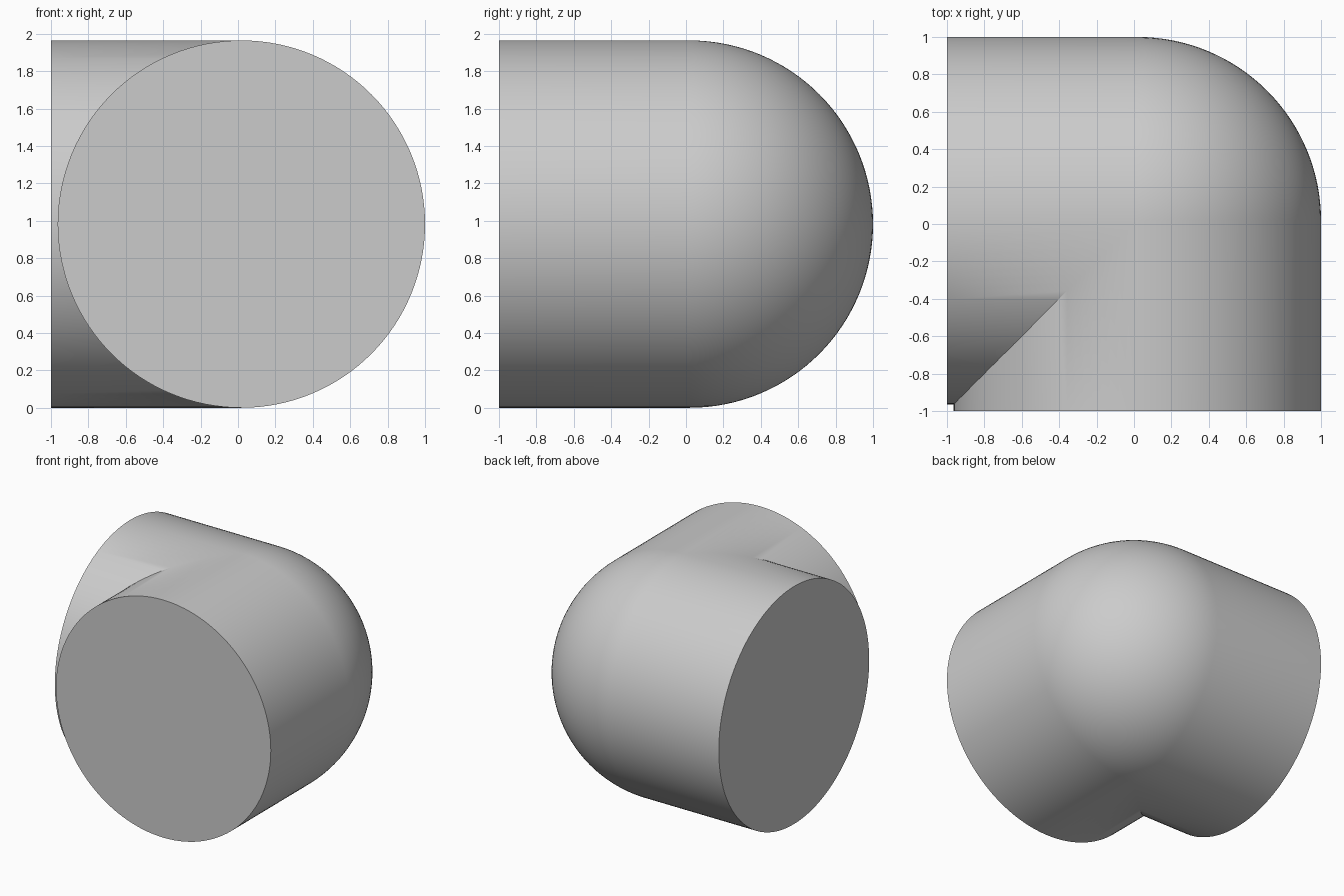
import bpy
import bmesh
from math import sin, cos, pi, radians

cube = bpy.data.objects.get("Cube")
if cube:
    bpy.data.objects.remove(cube, do_unlink=True)

RADIUS = 0.982          # pipe radius
CORNER = 1 - RADIUS     # x and y of the corner where both axes meet
SIDES = 128             # facets around the pipe
BEND = 32               # facets around the rounded outer corner

grey = bpy.data.materials.new("plain grey")
grey.use_nodes = True
colour = (0.6, 0.6, 0.6, 1)
grey.diffuse_color = colour
grey.node_tree.nodes["Principled BSDF"].inputs["Base Color"].default_value = colour

# Cross-sections: front end, ball-shaped bend with an inner mitre, side end
bm = bmesh.new()


def ring(place):
    verts = []
    for i in range(SIDES):
        a = 2 * pi * i / SIDES
        u, z = RADIUS * cos(a), RADIUS + RADIUS * sin(a)
        x, y = place(u)
        verts.append(bm.verts.new((x, y, z)))
    return verts


def bend_place(phi):
    def place(u):
        if u > 0:
            return CORNER + u * cos(phi), CORNER + u * sin(phi)
        return CORNER + u, CORNER + u
    return place


rings = [ring(lambda u: (CORNER + u, -1))]
rings += [ring(bend_place(pi / 2 * k / BEND)) for k in range(BEND + 1)]
rings.append(ring(lambda u: (-1, CORNER + u)))

for r0, r1 in zip(rings, rings[1:]):
    for i in range(SIDES):
        j = (i + 1) % SIDES
        bm.faces.new((r0[i], r0[j], r1[j], r1[i]))

# Flat end caps
bm.faces.new(rings[0])
bm.faces.new(rings[-1])

# Collapse the mitre side and the poles of the bend
bmesh.ops.remove_doubles(bm, verts=bm.verts, dist=0.0001)
bmesh.ops.recalc_face_normals(bm, faces=bm.faces)

mesh = bpy.data.meshes.new("elbow_pipe")
bm.to_mesh(mesh)
bm.free()
mesh.materials.append(grey)
elbow = bpy.data.objects.new("elbow_pipe", mesh)
bpy.context.collection.objects.link(elbow)

# Smooth walls, sharp cap rims and mitre crease
bpy.ops.object.select_all(action="DESELECT")
elbow.select_set(True)
bpy.context.view_layer.objects.active = elbow
bpy.ops.object.shade_smooth_by_angle(angle=radians(30))
